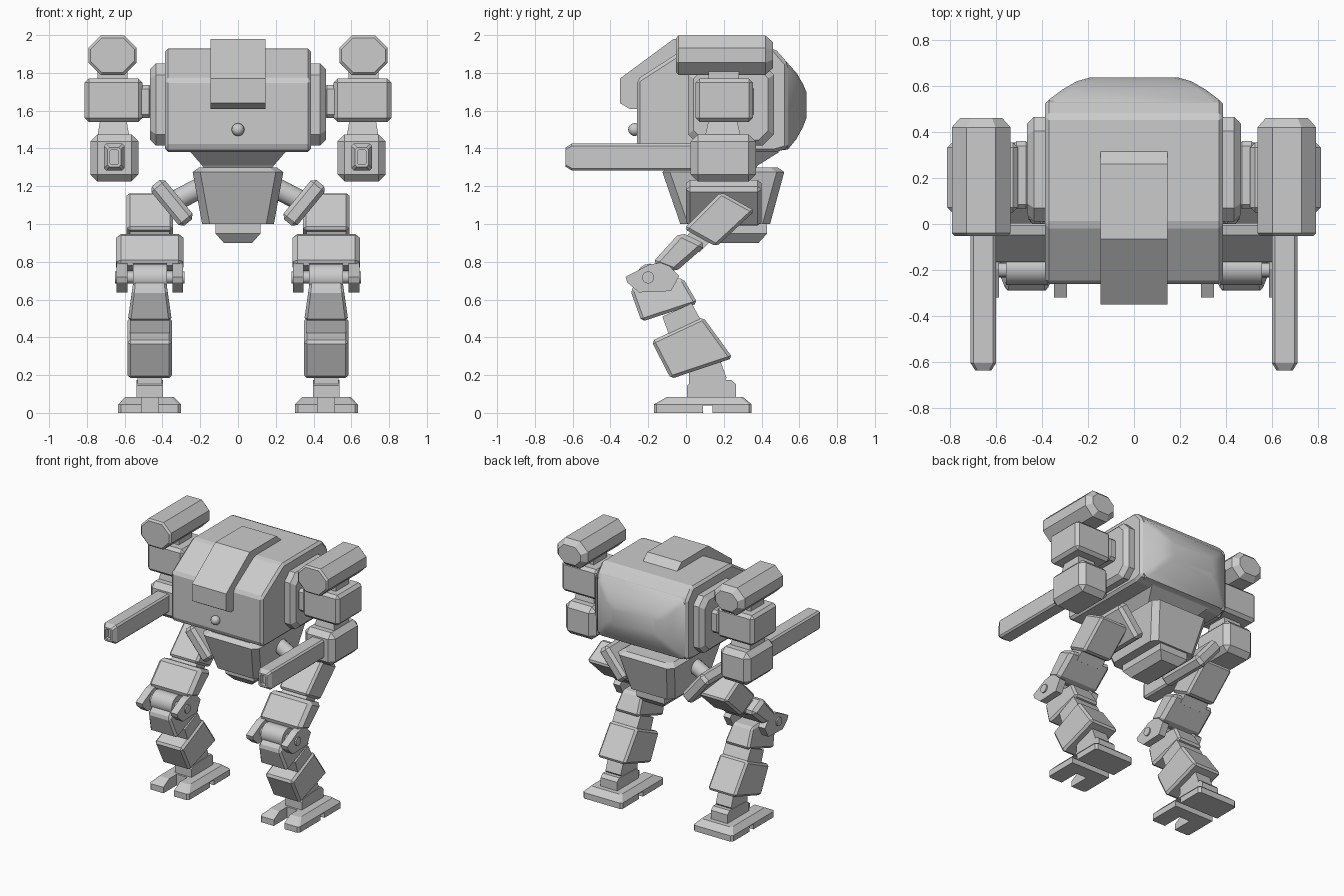
import bpy, bmesh, math
from mathutils import Matrix

if "Cube" in bpy.data.objects:
    bpy.data.objects.remove(bpy.data.objects["Cube"])

grey = bpy.data.materials.new("light_grey")
grey.diffuse_color = (0.6, 0.6, 0.6, 1)
grey.use_nodes = True
grey.node_tree.nodes["Principled BSDF"].inputs["Base Color"].default_value = grey.diffuse_color


def finish(name, bm, bevel=0.0, smooth=None):
    bmesh.ops.recalc_face_normals(bm, faces=bm.faces)
    if bevel:
        sharp = [e for e in bm.edges if e.is_manifold and e.calc_face_angle(0) > 0.5]
        bmesh.ops.bevel(bm, geom=sharp, offset=bevel, segments=1, affect='EDGES', clamp_overlap=True)
    me = bpy.data.meshes.new(name)
    bm.to_mesh(me)
    bm.free()
    me.materials.append(grey)
    ob = bpy.data.objects.new(name, me)
    bpy.context.collection.objects.link(ob)
    if smooth:
        bpy.ops.object.select_all(action='DESELECT')
        ob.select_set(True)
        bpy.context.view_layer.objects.active = ob
        bpy.ops.object.shade_smooth_by_angle(angle=math.radians(smooth))
    return ob


def loft(name, rings, bevel=0.0, smooth=None):
    """Skin equal-length rings of points and cap both ends."""
    bm = bmesh.new()
    vs = [[bm.verts.new(p) for p in r] for r in rings]
    n = len(vs[0])
    for a, b in zip(vs, vs[1:]):
        for i in range(n):
            j = (i + 1) % n
            bm.faces.new((a[i], a[j], b[j], b[i]))
    bm.faces.new(vs[0])
    bm.faces.new(vs[-1])
    return finish(name, bm, bevel, smooth)


def ring(axis, pos, a0, a1, b0, b1, c=0.0):
    """Rectangle across an axis, with corners cut by c."""
    if c:
        pts = [(a0 + c, b0), (a1 - c, b0), (a1, b0 + c), (a1, b1 - c),
               (a1 - c, b1), (a0 + c, b1), (a0, b1 - c), (a0, b0 + c)]
    else:
        pts = [(a0, b0), (a1, b0), (a1, b1), (a0, b1)]
    place = {'x': lambda a, b: (pos, a, b), 'y': lambda a, b: (a, pos, b), 'z': lambda a, b: (a, b, pos)}[axis]
    return [place(a, b) for a, b in pts]


def box(name, x, y, z, bevel=0.0):
    return loft(name, [ring('z', z[0], *x, *y), ring('z', z[1], *x, *y)], bevel)


def prism(name, profile, x0, x1, bevel=0.0):
    """Side profile of (y, z) points pulled across x."""
    return loft(name, [[(x, y, z) for y, z in profile] for x in (x0, x1)], bevel)


def rod(name, p, r, length, axis_rot, sides=16):
    bm = bmesh.new()
    bmesh.ops.create_cone(bm, cap_ends=True, segments=sides, radius1=r, radius2=r, depth=length,
                          matrix=Matrix.Translation(p) @ Matrix.Rotation(axis_rot, 4, 'Y'))
    return finish(name, bm, smooth=35)


# Hull with sloped nose, and rounded rear shell
prism("hull", [(-.26, 1.405), (-.26, 1.765), (-.005, 1.93), (.47, 1.93), (.54, 1.85),
               (.54, 1.40), (.47, 1.38), (-.235, 1.38)], -.387, .387, .018)
loft("rear_shell", [ring('y', .47, -.37, .37, 1.385, 1.92, .03),
                    ring('y', .54, -.37, .37, 1.395, 1.85, .03),
                    ring('y', .585, -.31, .31, 1.45, 1.80, .03),
                    ring('y', .62, -.25, .25, 1.515, 1.74, .03),
                    ring('y', .637, -.19, .19, 1.56, 1.70, .03)], smooth=32)

# Roof hatch wrapping over the nose, and front sensor
prism("hatch", [(-.35, 1.64), (-.35, 1.77), (-.065, 1.98), (.26, 1.98), (.325, 1.92),
                (0, 1.90), (-.24, 1.74), (-.24, 1.61), (-.30, 1.61)], -.145, .145)
bm = bmesh.new()
bmesh.ops.create_uvsphere(bm, u_segments=16, v_segments=10, radius=.034,
                          matrix=Matrix.Translation((0, -.272, 1.5)))
finish("front_sensor", bm, smooth=40)

# Waist, pelvis and keel
loft("waist", [ring('z', 1.28, -.17, .17, .0, .36), ring('z', 1.31, -.19, .19, -.02, .38),
               ring('z', 1.385, -.255, .255, -.10, .50)])
loft("pelvis", [ring('z', 1.0, -.19, .19, -.03, .445, .04), ring('z', 1.275, -.24, .24, -.125, .52, .04),
                ring('z', 1.30, -.205, .205, -.09, .485, .04)])
loft("keel", [ring('z', .90, -.075, .075, .06, .385), ring('z', .95, -.12, .12, .02, .43),
              ring('z', 1.02, -.12, .12, .02, .43)])

for s, tag in ((-1, "right_"), (1, "left_")):
    def span(a, b):
        return tuple(sorted((s * a, s * b)))

    def leg(name, profile, half, bevel=0.0):
        return prism(tag + name, profile, s * .467 - half, s * .467 + half, bevel)

    # Shoulder plate and link
    loft(tag + "shoulder", [ring('x', s * .38, .01, .465, 1.415, 1.85, .06),
                            ring('x', s * .435, .01, .465, 1.415, 1.85, .06),
                            ring('x', s * .465, .04, .435, 1.445, 1.82, .05)])
    box(tag + "shoulder_link", span(.45, .53), (.065, .36), (1.56, 1.735), .02)

    # Arm block with the drum above and gun pod below
    box(tag + "arm_block", span(.505, .812), (.05, .355), (1.54, 1.77), .022)
    box(tag + "drum_mount", span(.585, .745), (.12, .28), (1.75, 1.81))
    x0, x1 = span(.537, .792)
    loft(tag + "drum", [ring('y', -.052, x0 + .012, x1 - .012, 1.802, 1.985, .06),
                        ring('y', -.04, x0, x1, 1.79, 1.998, .065),
                        ring('y', .42, x0, x1, 1.79, 1.998, .065),
                        ring('y', .46, x0 + .035, x1 - .035, 1.825, 1.963, .045)])
    loft(tag + "pod_neck", [ring('z', 1.46, *span(.575, .745), .10, .29),
                            ring('z', 1.55, *span(.59, .73), .12, .27)])
    box(tag + "gun_pod", span(.527, .782), (.025, .37), (1.225, 1.475), .038)
    x0, x1 = span(.6, .71)
    loft(tag + "gun_barrel", [ring('y', .06, x0, x1, 1.283, 1.425, .012),
                              ring('y', -.605, x0, x1, 1.283, 1.425, .012),
                              ring('y', -.637, x0 + .02, x1 - .02, 1.303, 1.405, .01),
                              ring('y', -.637, x0 + .032, x1 - .032, 1.315, 1.393, .008),
                              ring('y', -.60, x0 + .032, x1 - .032, 1.315, 1.393, .008)])

    # Hip axle and tilted hip plate
    rod(tag + "hip_axle", (s * .25, .2, 1.165), .055, .27, -s * math.radians(63))
    plate = box(tag + "hip_plate", (-.048, .048), (0, .4), (-.135, .135), .022)
    plate.matrix_world = Matrix.Translation((s * .35, 0, 1.112)) @ Matrix.Rotation(s * .69, 4, 'Y')

    # Thigh and knee guard
    leg("thigh", [(-.01, .975), (.185, 1.17), (.365, 1.07), (.16, .88)], .122, .016)
    leg("thigh_link", [(-.02, .91), (.06, 1.0), (.16, .94), (.07, .85)], .105)
    leg("knee_guard", [(-.182, .79), (-.03, .958), (.11, .89), (-.06, .742)], .178, .025)

    # Knee hinge
    for k in (-1, 1):
        xc = s * .467 + k * .147
        prism(tag + "knee_cheek", [(-.32, .72), (-.195, .785), (-.11, .80), (-.035, .725), (-.08, .645),
                                   (-.25, .638), (-.31, .69)], xc - .028, xc + .028)
    rod(tag + "knee_pin", (s * .467, -.2, .717), .032, .37, math.pi / 2)
    rod(tag + "knee_knuckle", (s * .467, -.19, .715), .075, .18, math.pi / 2)

    # Shin, tapering toward the knee
    upper = leg("upper_shin", [(-.295, .65), (-.23, .72), (-.015, .712), (.062, .58), (-.235, .483)], .115, .016)
    for v in upper.data.vertices:
        t = min(max((v.co.z - .5) / .2, 0), 1)
        v.co.x = s * .467 + (v.co.x - s * .467) * (1 - .25 * t)
    leg("shin_link", [(-.125, .51), (.03, .58), (.085, .48), (-.085, .40)], .105)
    leg("lower_shin", [(-.183, .38), (.09, .508), (.248, .29), (-.08, .18)], .118, .016)

    # Ankle and foot
    leg("ankle_link", [(.015, .225), (.18, .28), (.215, .185), (.19, .15), (.015, .15)], .065)
    leg("ankle", [(.005, .07), (.005, .145), (.03, .165), (.24, .175), (.265, .15), (.265, .07)], .07)
    x0, x1 = span(.302, .634)
    foot = loft(tag + "foot", [ring('z', 0, x0, x1, -.17, .348, .015), ring('z', .045, x0, x1, -.17, .348, .015),
                               ring('z', .085, x0 + .038, x1 - .038, -.10, .30, .015)])
    # Toe gap and sole slot
    cuts = [box("toe_gap_cutter", (s * .467 - .045, s * .467 + .045), (-.3, -.01), (-.1, .2)),
            box("sole_slot_cutter", (s * .467 - .3, s * .467 + .3), (.09, .14), (-.1, .04))]
    for c in cuts:
        c.hide_render = True
        m = foot.modifiers.new("cut", 'BOOLEAN')
        m.operation, m.solver, m.object = 'DIFFERENCE', 'EXACT', c
    dg = bpy.context.evaluated_depsgraph_get()
    cut_mesh = bpy.data.meshes.new_from_object(foot.evaluated_get(dg))
    foot.modifiers.clear()
    foot.data = cut_mesh
    for c in cuts:
        bpy.data.objects.remove(c)
